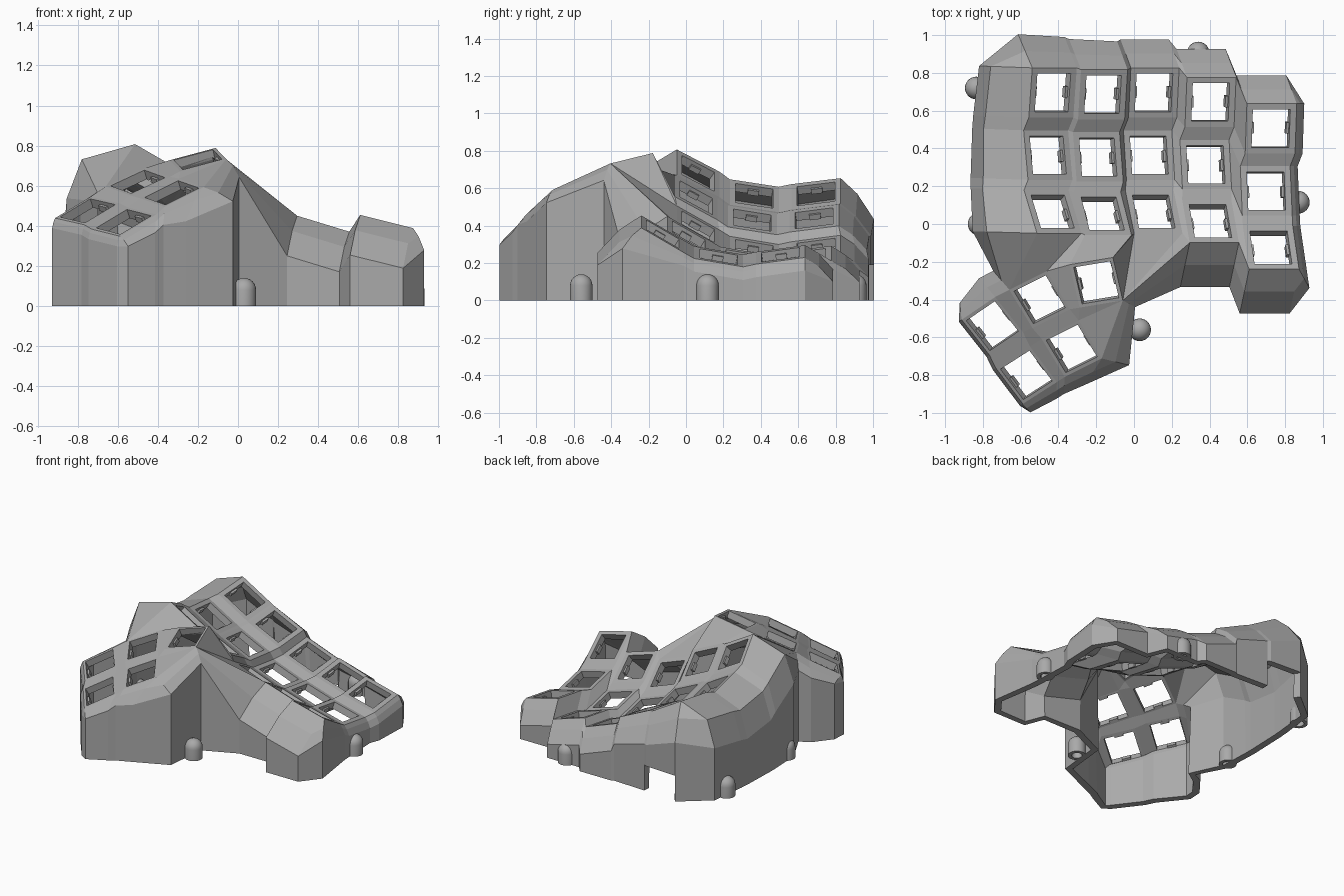
import bpy, bmesh, math
from mathutils import Vector, Matrix

if "Cube" in bpy.data.objects:
    bpy.data.objects.remove(bpy.data.objects["Cube"])

grey = bpy.data.materials.new("grey plastic")
grey.diffuse_color = (0.40, 0.40, 0.40, 1)
grey.use_nodes = True
grey.node_tree.nodes["Principled BSDF"].inputs["Base Color"].default_value = grey.diffuse_color


def make_object(name, bm):
    mesh = bpy.data.meshes.new(name)
    bm.to_mesh(mesh)
    bm.free()
    mesh.materials.append(grey)
    ob = bpy.data.objects.new(name, mesh)
    bpy.context.collection.objects.link(ob)
    return ob


bm = bmesh.new()
frames = []          # key matrices, reused for the switch clips
BL, BR, TR, TL = range(4)
SIGNS = ((-1, -1), (1, -1), (1, 1), (-1, 1))
HOLE = 0.102


def face(*verts):
    """Face from the distinct vertices, in order."""
    vs = list(dict.fromkeys(verts))
    if len(vs) > 2:
        bm.faces.new(vs)


def key_plate(matrix, hx, hy):
    """Square frame round a switch hole; returns its outer corners."""
    frames.append(matrix)
    outer = [bm.verts.new(matrix @ Vector((sx * hx, sy * hy, 0))) for sx, sy in SIGNS]
    inner = [bm.verts.new(matrix @ Vector((sx * HOLE, sy * HOLE, 0))) for sx, sy in SIGNS]
    for i in range(4):
        j = (i + 1) % 4
        face(outer[i], outer[j], inner[j], inner[i])
    return outer


# Finger keys: five tilted columns of three curved rows
columns = [(-.455, .365, .56, 30), (-.19, .355, .43, 25), (.08, .365, .275, 20),
           (.38, .315, .225, 17), (.70, .175, .235, 14)]
rows = [(.025, -.30, .12, -31), (0, 0, 0, -10), (.025, .33, .01, 8)]
K = []
for x, y, z, roll in columns:
    K.append([])
    for dx, dy, dz, pitch in rows:
        m = (Matrix.Translation((x + dx, y + dy, z + dz))
             @ Matrix.Rotation(math.radians(roll), 4, 'Y')
             @ Matrix.Rotation(math.radians(pitch), 4, 'X'))
        K[-1].append(key_plate(m, .136, .133))

# Webs between finger keys
for c in range(5):
    for r in range(3):
        k = K[c][r]
        if r < 2:
            face(k[TL], k[TR], K[c][r + 1][BR], K[c][r + 1][BL])
        if c < 4:
            n = K[c + 1][r]
            face(k[BR], n[BL], n[TL], k[TR])
            if r < 2:
                face(k[TR], n[TL], K[c + 1][r + 1][BL], K[c][r + 1][BR])

# Thumb keys: position, across direction, forward direction
thumbs = [((-.20, -.31, .73), (.30, .05, .08), (-.04, .30, .08)),
          ((-.50, -.40, .62), (.30, .15, .14), (-.17, .28, .06)),
          ((-.75, -.54, .475), (.25, .17, .15), (-.18, .26, .055)),
          ((-.33, -.66, .565), (.28, .14, .14), (-.17, .28, .06)),
          ((-.57, -.80, .42), (.25, .16, .15), (-.18, .26, .055))]
T = []
for p, ax, ay in thumbs:
    ax = Vector(ax).normalized()
    az = ax.cross(Vector(ay)).normalized()
    ay = az.cross(ax)
    m = Matrix((ax, ay, az)).transposed().to_4x4()
    m.translation = p
    T.append(key_plate(m, .12, .12))

# Webs between thumb keys
for a, b in ((1, 0), (2, 1), (4, 3)):
    face(T[a][BR], T[b][BL], T[b][TL], T[a][TR])
for a, b in ((1, 3), (2, 4)):
    face(T[b][TL], T[b][TR], T[a][BR], T[a][BL])
face(T[4][TR], T[3][TL], T[1][BL], T[2][BR])
face(T[3][TR], T[0][BL], T[1][BR])
face(T[3][TR], T[0][BR], T[0][BL])
face(T[3][TR], T[3][BR], T[0][BR])

# Bridge from thumb cluster to finger keys
f = [column[0] for column in K]
face(T[1][TL], T[1][TR], f[0][BR], f[0][BL])
face(T[1][TR], T[0][TL], f[1][BL], f[0][BR])
face(T[0][TL], T[0][TR], f[1][BR], f[1][BL])
face(T[0][TR], f[2][BL], f[1][BR])
face(T[0][TR], T[0][BR], f[2][BL])
face(T[0][BR], f[2][BR], f[2][BL])
face(T[0][BR], f[3][BL], f[2][BR])

# Skirt sides, clockwise: plate corners, outward offset, drop, shoulder bulge
NARROW, BROAD = (.5, .38), (.78, .28)
sides = [
    ([c[2][i] for c in K for i in (TL, TR)], (-.055, .15), .13, NARROW),       # back
    ([K[4][r][i] for r in (2, 1, 0) for i in (TR, BR)][:5], (.04, 0), .07, NARROW),  # right
    ([f[4][BR]], (.055, -.10), .11, NARROW),
    ([f[4][BR], f[4][BL], f[3][BR], f[3][BL]], (-.05, -.235), .20, NARROW),    # front
    ([T[0][BR]], (.065, -.035), .09, NARROW),                                  # thumb right
    ([T[3][BR]], (.145, -.035), .07, NARROW),
    ([T[3][BR]], (-.09, -.14), .17, NARROW),
    ([T[3][BL], T[4][BR]], (-.005, -.09), .09, NARROW),                        # thumb front
    ([T[4][BL]], (.04, -.045), .05, NARROW),
    ([T[4][BL], T[4][TL], T[2][BL], T[2][TL]], (-.015, -.01), .05, NARROW),    # thumb left
    ([T[2][TL]], (-.01, .09), .03, NARROW),                                    # thumb back
    ([T[2][TR], T[1][TL]], (-.085, .10), .07, NARROW),
    ([K[0][r][i] for r in range(3) for i in (BL, TL)], (-.275, .01), .27, BROAD),  # left
]
strips = []
for corners, (dx, dy), drop, (fxy, fz) in sides:
    for a in corners:
        c = a.co + Vector((dx, dy, -drop))
        if dy == .15:        # the back reaches and falls further where it is higher
            high = max(0, a.co.z - .4)
            c += Vector((-.08, .11, -.35)) * high
        if dy == .01:        # the left side is one smooth bow
            c.x = -.865 + .13 * (c.y - .25) ** 2
        c.z = max(c.z, .1)
        b = a.co.lerp(c, fxy)
        b.z = a.co.z + (c.z - a.co.z) * fz
        strips.append((a, bm.verts.new(b), bm.verts.new(c), bm.verts.new((c.x, c.y, 0))))

# Cable opening at the back: those walls stop short of the floor
n = len(strips)
notch = [bm.verts.new((s[2].co.x, s[2].co.y, .19)) for s in strips[:3]]
for i, s in enumerate(strips):
    t = strips[(i + 1) % n]
    for j in range(2):
        face(s[j], s[j + 1], t[j + 1], t[j])
    if i < 2:
        face(s[2], notch[i], notch[i + 1], t[2])
    else:
        face(s[2], s[3], t[3], t[2])

bmesh.ops.recalc_face_normals(bm, faces=bm.faces[:])
bm.faces.ensure_lookup_table()
if bm.faces[0].normal.z < 0:
    bmesh.ops.reverse_faces(bm, faces=bm.faces[:])
case = make_object("case_shell", bm)
solid = case.modifiers.new("thickness", 'SOLIDIFY')
solid.thickness = .05
solid.offset = -1

# Switch clips: small nubs on both sides of every hole
bm = bmesh.new()
for m in frames:
    for side in (-1, 1):
        place = Matrix.Translation((side * (HOLE - .002), 0, -.035)) @ Matrix.Diagonal((.024, .06, .03, 1))
        bmesh.ops.create_cube(bm, size=1, matrix=m @ place)
make_object("switch_clips", bm)

# Screw bosses: domed posts with a hole underneath
profile = [(0, .07), (.035, .07), (.035, 0), (.06, 0)]
profile += [(.06 * math.cos(a), .08 + .06 * math.sin(a))
            for a in (math.radians(d) for d in range(0, 91, 15))]
for i, (x, y) in enumerate([(-.835, .72), (-.82, 0), (.34, .905), (.87, .115), (.03, -.56)]):
    bm = bmesh.new()
    vs = [bm.verts.new((r, 0, z)) for r, z in profile]
    es = [bm.edges.new(p) for p in zip(vs, vs[1:])]
    bmesh.ops.spin(bm, geom=vs + es, axis=(0, 0, 1), cent=(0, 0, 0), steps=24, angle=math.tau)
    bmesh.ops.remove_doubles(bm, verts=bm.verts[:], dist=1e-4)
    bmesh.ops.recalc_face_normals(bm, faces=bm.faces[:])
    ob = make_object(f"screw_boss_{i + 1}", bm)
    ob.location = (x, y, 0)
    bpy.context.view_layer.objects.active = ob
    ob.select_set(True)
    bpy.ops.object.shade_smooth_by_angle(angle=math.radians(35))
    ob.select_set(False)
